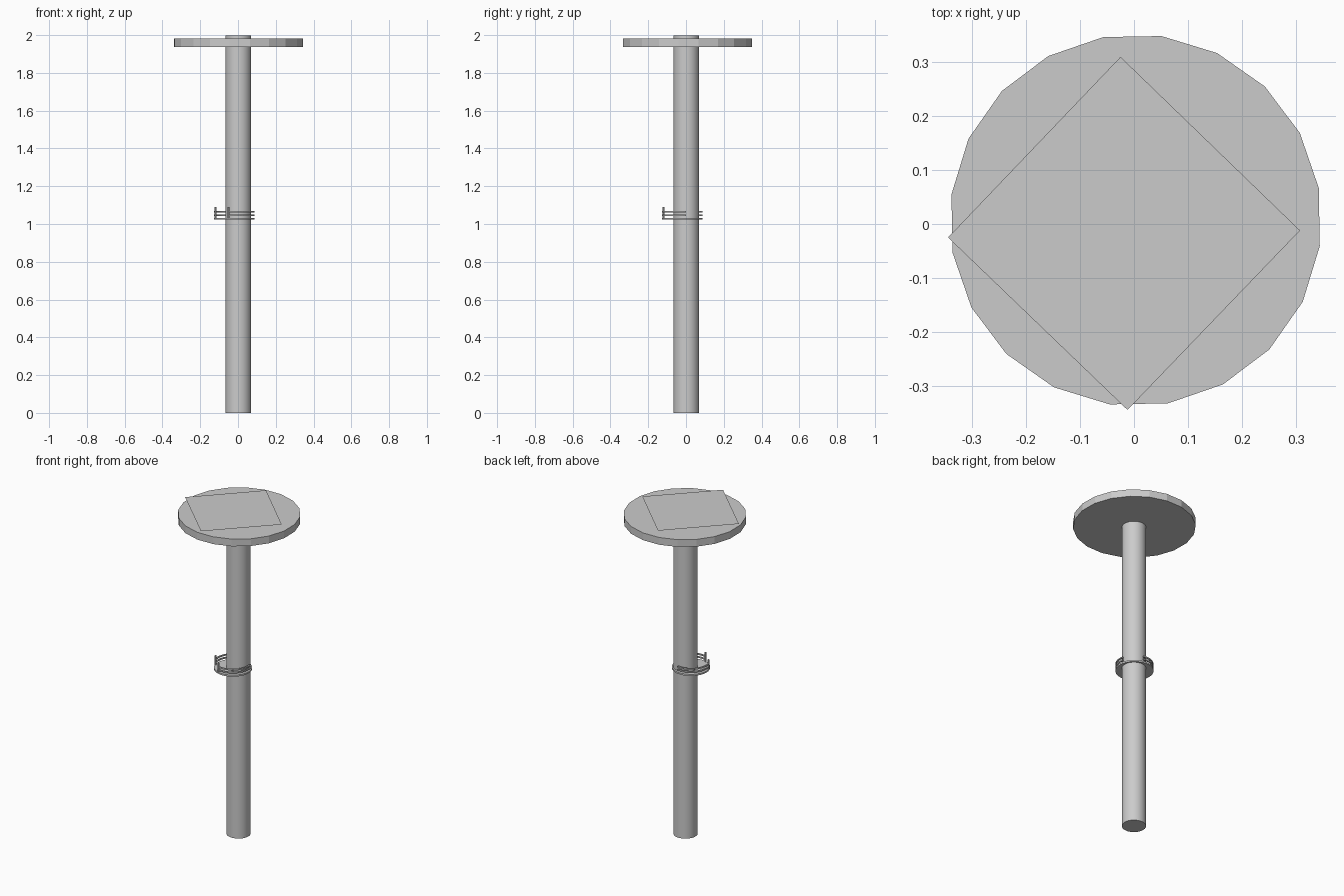
import bpy, bmesh, math
from mathutils import Vector

if "Cube" in bpy.data.objects:
    bpy.data.objects.remove(bpy.data.objects["Cube"])

CX = CY = -0.02      # centre of the lookout
R = 0.103            # rail radius


def cylinder(name, x, y, z0, z1, r, sides, turn=0.0, smooth=False):
    bpy.ops.mesh.primitive_cylinder_add(vertices=sides, radius=r, depth=z1 - z0,
                                        location=(x, y, (z0 + z1) / 2),
                                        rotation=(0, 0, math.radians(turn)))
    ob = bpy.context.object
    ob.name = name
    if smooth:
        bpy.ops.object.shade_smooth_by_angle()
    return ob


def rail(name, z, a0, a1, steps=14):
    """Thin square-section bar following an arc around the lookout."""
    bm = bmesh.new()
    h = 0.004
    rings = []
    for i in range(steps + 1):
        a = math.radians(a0 + (a1 - a0) * i / steps)
        d = Vector((math.cos(a), math.sin(a), 0))
        rings.append([bm.verts.new(Vector((CX, CY, z)) + d * (R + u) + Vector((0, 0, v)))
                      for u, v in ((-h, -h), (h, -h), (h, h), (-h, h))])
    for p, q in zip(rings, rings[1:]):
        for k in range(4):
            n = (k + 1) % 4
            bm.faces.new((p[k], p[n], q[n], q[k]))
    bm.faces.new(rings[0])
    bm.faces.new(rings[-1])
    bmesh.ops.recalc_face_normals(bm, faces=bm.faces)
    me = bpy.data.meshes.new(name)
    bm.to_mesh(me)
    bm.free()
    bpy.context.collection.objects.link(bpy.data.objects.new(name, me))


# Pole
cylinder("pole", 0.002, 0.002, 0, 1.999, 0.068, 32, smooth=True)

# Top platform: twenty-sided disc
cylinder("top_disc", 0.003, 0.007, 1.936, 1.981, 0.345, 20, turn=-8)

# Flat square sheet over the pole
me = bpy.data.meshes.new("top_sheet")
me.from_pydata([(-0.345, -0.025, 2), (-0.012, -0.345, 2), (0.308, -0.012, 2), (-0.025, 0.31, 2)],
               [], [(0, 1, 2, 3)])
bpy.context.collection.objects.link(bpy.data.objects.new("top_sheet", me))

# Lookout floor
cylinder("lookout_floor", CX, CY, 1.023, 1.033, 0.107, 32, smooth=True)

# Rails on both sides of the entry gap, ending at the pole
for i, z in enumerate((1.047, 1.065)):
    rail(f"rail_right_{i}", z, 253, 371)
    rail(f"rail_left_{i}", z, 79, 197)

# Entry posts
for side, a in (("left", 197), ("right", 253)):
    t = math.radians(a)
    cylinder(f"entry_post_{side}", CX + R * math.cos(t), CY + R * math.sin(t),
             1.028, 1.09, 0.005, 8, smooth=True)
